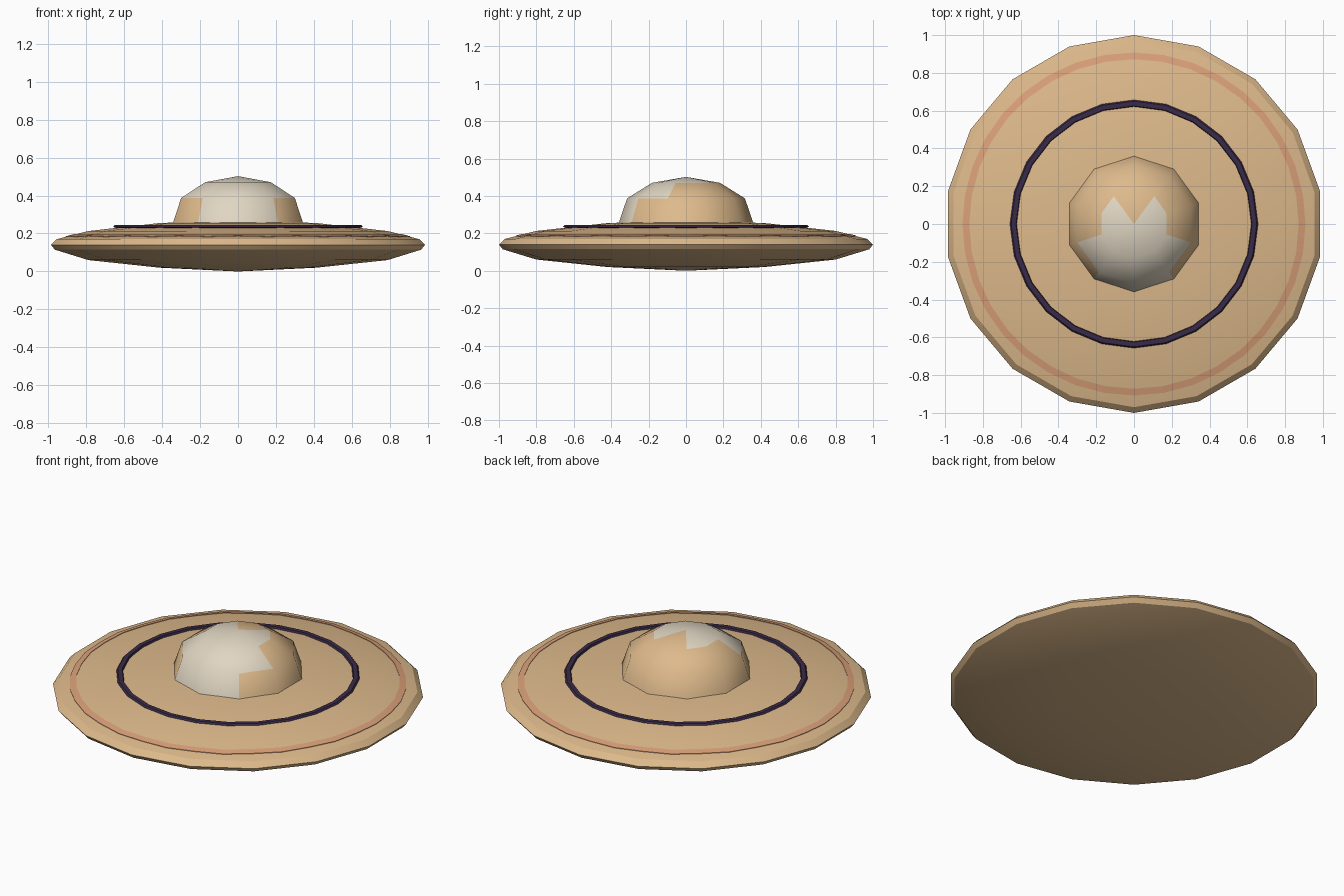
import bpy
import bmesh
from math import cos, sin, pi, radians, atan2, degrees

if "Cube" in bpy.data.objects:
    bpy.data.objects.remove(bpy.data.objects["Cube"], do_unlink=True)


def material(name, rgb):
    mat = bpy.data.materials.new(name)
    mat.use_nodes = True
    mat.diffuse_color = (*rgb, 1)
    mat.node_tree.nodes["Principled BSDF"].inputs["Base Color"].default_value = (*rgb, 1)
    return mat


TAN = material("tan hull", (0.73, 0.49, 0.26))
CREAM = material("cream glass", (0.745, 0.67, 0.54))
NAVY = material("dark violet", (0.042, 0.023, 0.065))
ORANGE = material("faded orange", (0.70, 0.35, 0.19))


def finish(name, bm, mats, angle):
    bmesh.ops.recalc_face_normals(bm, faces=bm.faces)
    mesh = bpy.data.meshes.new(name)
    bm.to_mesh(mesh)
    bm.free()
    for mat in mats:
        mesh.materials.append(mat)
    obj = bpy.data.objects.new(name, mesh)
    bpy.context.collection.objects.link(obj)
    bpy.ops.object.select_all(action='DESELECT')
    obj.select_set(True)
    bpy.context.view_layer.objects.active = obj
    bpy.ops.object.shade_smooth_by_angle(angle=radians(angle))
    return obj


def lathe(profile, sides, closed=False, height=None):
    """Turn (radius, z) points around z, with a corner on the y axis."""
    bm = bmesh.new()
    rings = []
    for r, z in profile:
        if r == 0:
            rings.append([bm.verts.new((0, 0, z))] * sides)
            continue
        ring = []
        for k in range(sides):
            a = pi / 2 + 2 * pi * k / sides
            dz = height(r, a) if height else 0
            ring.append(bm.verts.new((r * cos(a), r * sin(a), z + dz)))
        rings.append(ring)
    pairs = list(zip(rings, rings[1:]))
    if closed:
        pairs.append((rings[-1], rings[0]))
    for lo, hi in pairs:
        for k in range(sides):
            n = (k + 1) % sides
            corners = dict.fromkeys((lo[k], lo[n], hi[n], hi[k]))
            bm.faces.new(list(corners))
    return bm


# Saucer hull: shallow lens with a narrow bevelled rim
HULL_SIDES = 18
lower = [(0, 0), (0.42, 0.02), (0.8, 0.06), (0.98, 0.115), (1.0, 0.14)]
upper = [(0.97, 0.17), (0.8, 0.213), (0.42, 0.255), (0, 0.27)]
finish("saucer_hull", lathe(lower + upper, HULL_SIDES), [TAN], 30)


def hull_top(r, a):
    """Height of the faceted upper hull at a polar position."""
    step = 2 * pi / HULL_SIDES
    off = (a - pi / 2) % step - step / 2
    r *= cos(off) / cos(step / 2)
    for (r1, z1), (r2, z2) in zip(upper, upper[1:]):
        if r >= r2:
            return z1 + (z2 - z1) * (r1 - r) / (r1 - r2)
    return upper[-1][1]


# Painted stripe lying on the upper hull
stripe = [(0.908, -0.004), (0.908, 0.003), (0.872, 0.003), (0.872, -0.004)]
finish("rim_stripe", lathe(stripe, 36, True, hull_top), [ORANGE], 30)

# Raised dark ring
ring = [(0.635, 0.226), (0.657, 0.235), (0.650, 0.244), (0.625, 0.244), (0.62, 0.228)]
finish("dark_ring", lathe(ring, 24, True), [NAVY], 30)

# Cabin dome, its glass facets spreading wider toward the top
dome = lathe([(0.37, 0.22), (0.36, 0.255), (0.315, 0.387), (0.182, 0.47), (0, 0.502)], 10)
for face in dome.faces:
    c = face.calc_center_median()
    turn = abs(degrees(atan2(c.x, -c.y)))
    spread = 36 if c.z < 0.38 else 72 if c.z < 0.46 else 144
    face.material_index = int(turn < spread)
finish("cabin_dome", dome, [TAN, CREAM], 60)
